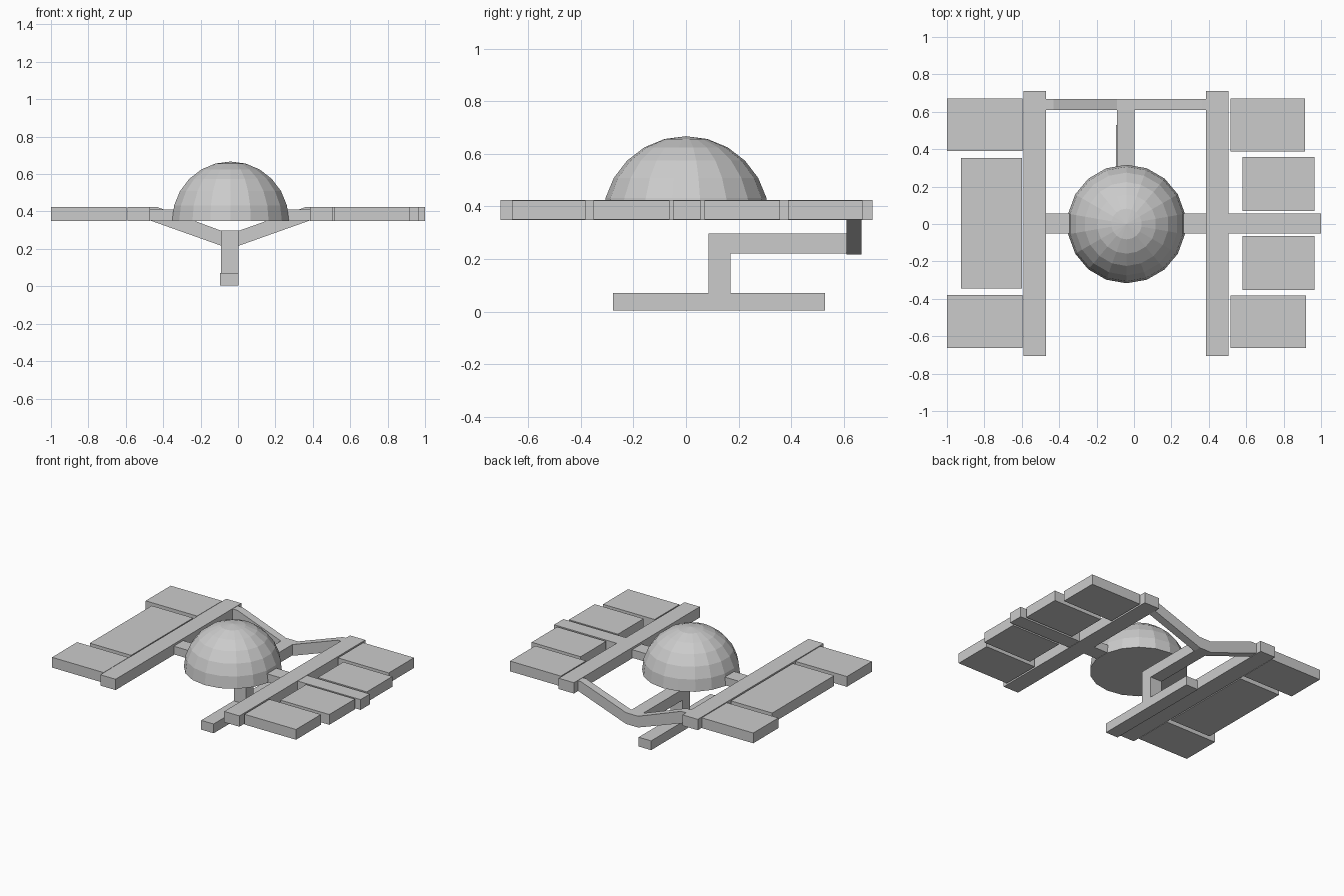
import bpy, bmesh
from math import sin, cos, pi

if "Cube" in bpy.data.objects:
    bpy.data.objects.remove(bpy.data.objects["Cube"])


def finish(name, bm):
    bmesh.ops.recalc_face_normals(bm, faces=bm.faces)
    mesh = bpy.data.meshes.new(name)
    bm.to_mesh(mesh)
    bm.free()
    obj = bpy.data.objects.new(name, mesh)
    bpy.context.collection.objects.link(obj)
    return obj


def extrude(name, points, offset):
    """Closed flat outline swept along offset."""
    bm = bmesh.new()
    face = bm.faces.new([bm.verts.new(p) for p in points])
    new = bmesh.ops.extrude_face_region(bm, geom=[face], use_keep_orig=True)["geom"]
    bmesh.ops.translate(bm, vec=offset,
                        verts=[v for v in new if isinstance(v, bmesh.types.BMVert)])
    return finish(name, bm)


def box(name, x0, x1, y0, y1, z0=0.35, z1=0.423):
    return extrude(name, [(x0, y0, z0), (x1, y0, z0), (x1, y1, z0), (x0, y1, z0)],
                   (0, 0, z1 - z0))


# Long side rails
box("left_rail", -0.59, -0.47, -0.705, 0.71, 0.348, 0.425)
box("right_rail", 0.385, 0.505, -0.705, 0.71, 0.348, 0.425)

# Cross bar through the dome, and its outer end on the right
box("cross_bar", -0.47, 0.385, -0.05, 0.055, 0.352, 0.41)
box("outer_bar", 0.505, 1.0, -0.05, 0.055, 0.35, 0.423)

# Wing panels
left = [(-1.0, -0.595, 0.39, 0.672), (-0.925, -0.6, -0.345, 0.352),
        (-1.0, -0.595, -0.662, -0.38)]
right = [(0.515, 0.915, 0.388, 0.672), (0.58, 0.965, 0.07, 0.357),
         (0.58, 0.965, -0.352, -0.063), (0.515, 0.92, -0.662, -0.382)]
for side, panels in (("left", left), ("right", right)):
    for i, p in enumerate(panels):
        box(f"{side}_panel_{i + 1}", *p)

# Faceted half dome, spun from a quarter arc with a flat underside
R, RINGS, SIDES = 0.317, 6, 18
bm = bmesh.new()
arc = [(0, 0)] + [(R * cos(pi / 2 * i / RINGS), R * sin(pi / 2 * i / RINGS))
                  for i in range(RINGS + 1)]
vs = [bm.verts.new((0, r, z)) for r, z in arc]
edges = [bm.edges.new(e) for e in zip(vs, vs[1:])]
bmesh.ops.spin(bm, geom=vs + edges, cent=(0, 0, 0), axis=(0, 0, 1),
               angle=2 * pi, steps=SIDES, use_merge=True)
bmesh.ops.remove_doubles(bm, verts=bm.verts, dist=0.001)
dome = finish("dome", bm)
dome.location = (-0.04, 0, 0.35)

# Rear V-shaped yoke joining the rails
yoke = [(-0.47, 0.352), (-0.09, 0.217), (0.005, 0.217), (0.385, 0.352),
        (0.385, 0.423), (0.36, 0.423), (0.005, 0.297), (-0.09, 0.297),
        (-0.43, 0.423), (-0.47, 0.423)]
extrude("rear_yoke", [(x, 0.61, z) for x, z in yoke], (0, 0.057, 0))

# Bent arm from yoke forward and down to the skid
arm = [(0.61, 0.297), (0.085, 0.297), (0.085, 0.07), (0.17, 0.07),
       (0.17, 0.22), (0.61, 0.22)]
extrude("bent_arm", [(-0.09, y, z) for y, z in arm], (0.092, 0, 0))
box("skid", -0.095, 0.003, -0.278, 0.528, 0.004, 0.07)
